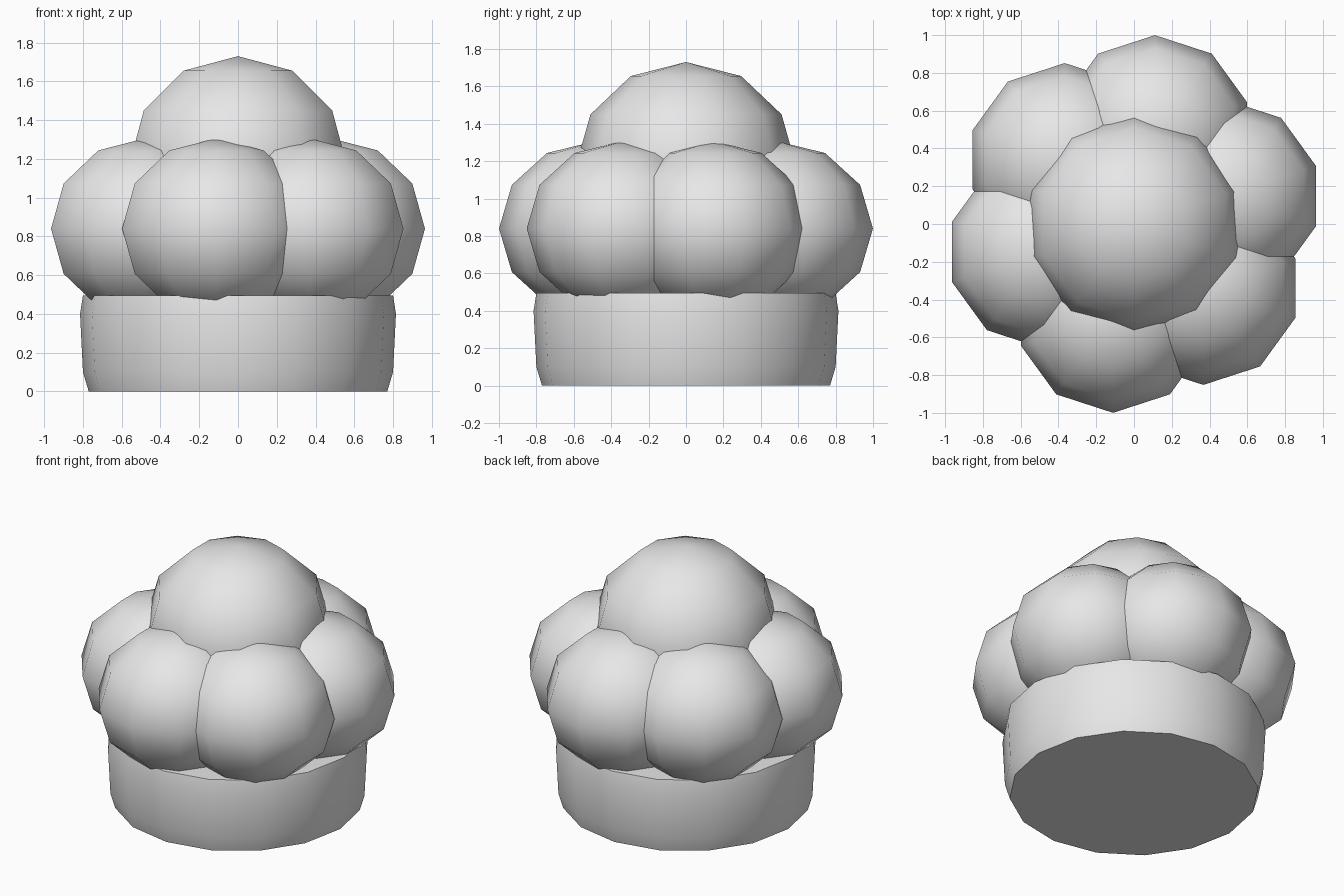
import bpy
import bmesh
import math

default_cube = bpy.data.objects.get("Cube")
if default_cube:
    bpy.data.objects.remove(default_cube, do_unlink=True)

# One pale fabric colour
COLOUR = (0.8, 0.8, 0.8, 1.0)
fabric = bpy.data.materials.new("pale fabric")
fabric.use_nodes = True
fabric.diffuse_color = COLOUR
fabric.node_tree.nodes["Principled BSDF"].inputs["Base Color"].default_value = COLOUR


def finish(obj, name):
    obj.name = name
    obj.data.name = name
    obj.data.materials.append(fabric)
    bpy.ops.object.select_all(action="DESELECT")
    obj.select_set(True)
    bpy.context.view_layer.objects.active = obj
    bpy.ops.object.shade_smooth_by_angle(angle=math.radians(50))


def puff(name, location, radius, height):
    """Low-poly flattened ball."""
    bpy.ops.mesh.primitive_uv_sphere_add(segments=10, ring_count=6, radius=radius, location=location)
    obj = bpy.context.object
    obj.scale.z = height / radius
    finish(obj, name)


def lathe(name, profile, sides):
    """Closed turned solid from (radius, height) pairs."""
    bm = bmesh.new()
    rings = []
    for radius, z in profile:
        turns = [2 * math.pi * i / sides for i in range(sides)]
        rings.append([bm.verts.new((radius * math.cos(a), radius * math.sin(a), z)) for a in turns])
    for low, high in zip(rings, rings[1:]):
        for i in range(sides):
            j = (i + 1) % sides
            bm.faces.new((low[i], low[j], high[j], high[i]))
    bm.faces.new(rings[0][::-1])
    bm.faces.new(rings[-1])
    mesh = bpy.data.meshes.new(name)
    bm.to_mesh(mesh)
    bm.free()
    obj = bpy.data.objects.new(name, mesh)
    bpy.context.collection.objects.link(obj)
    finish(obj, name)


# Head band, bulging slightly
lathe("head_band", [(0.77, 0), (0.80, 0.1), (0.815, 0.4), (0.80, 0.495)], 16)

# Ring of six puffs
for k in range(6):
    turn = 0.3 + k * math.pi / 3
    puff(f"side_puff_{k + 1}", (0.5 * math.cos(turn), 0.5 * math.sin(turn), 0.84), 0.512, 0.466)

# Crown puff on top
puff("top_puff", (0, 0, 1.17), 0.59, 0.56)
